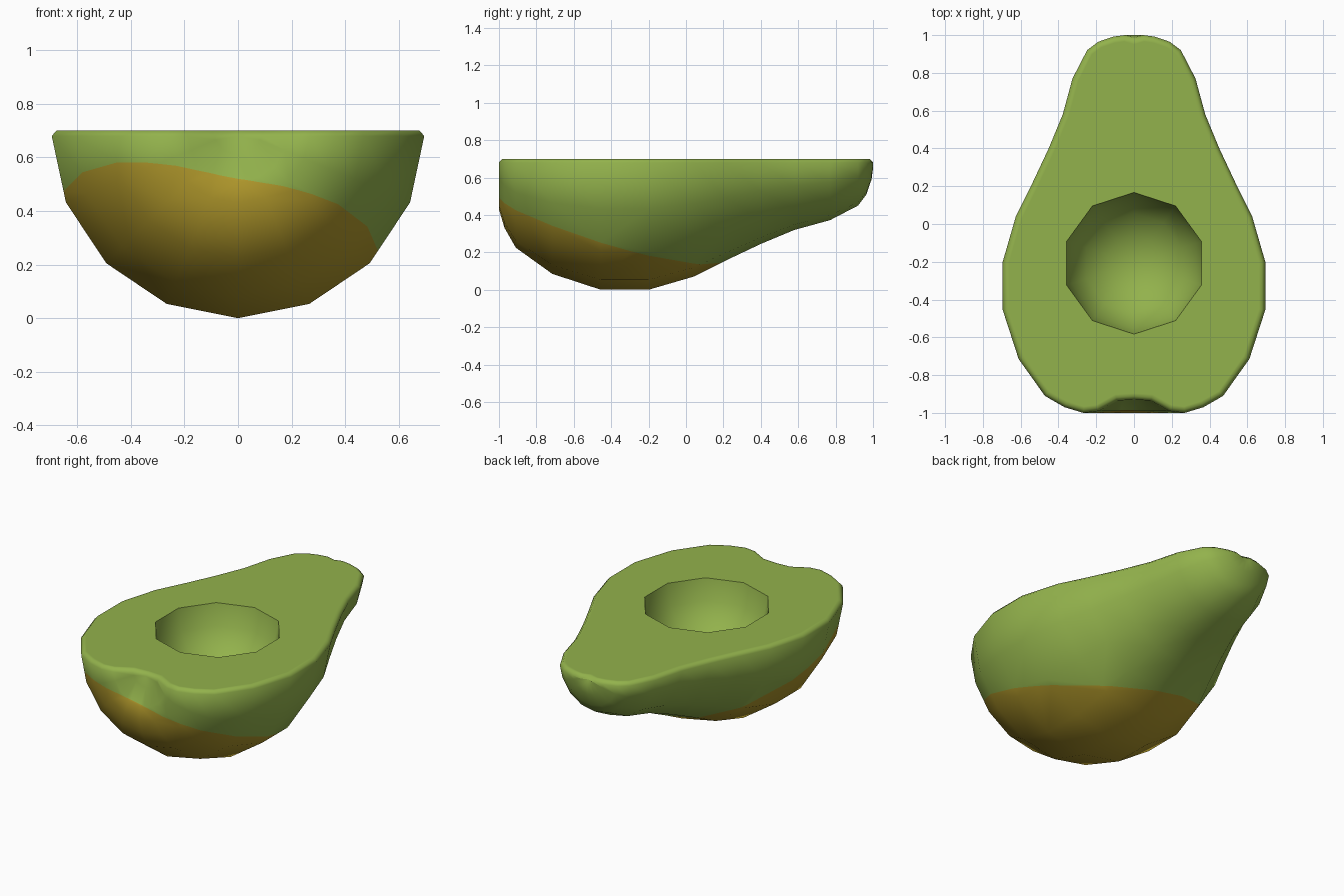
import bpy, bmesh, math
from mathutils import Vector

if "Cube" in bpy.data.objects:
    bpy.data.objects.remove(bpy.data.objects["Cube"])

ZC = 0.70      # height of the cut face
SIDES = 8      # segments around the half skin

# half outline of the fruit: (radius, y), blunt end dimple to stem dimple
PROFILE = [(0, -0.93), (0.09, -0.935), (0.19, -0.99), (0.27, -1.0), (0.37, -0.97),
           (0.475, -0.91), (0.615, -0.715), (0.70, -0.455), (0.70, -0.2),
           (0.63, 0.04), (0.545, 0.21), (0.455, 0.4), (0.38, 0.58), (0.328, 0.77),
           (0.25, 0.92), (0.19, 0.965), (0.11, 0.992), (0.05, 1.0), (0, 0.985)]


def material(name, rgb):
    m = bpy.data.materials.new(name)
    m.diffuse_color = (*rgb, 1)
    m.use_nodes = True
    m.node_tree.nodes["Principled BSDF"].inputs["Base Color"].default_value = m.diffuse_color
    return m


def offset(pts, d):
    """Move a counter-clockwise closed outline inwards."""
    out = []
    for i, p in enumerate(pts):
        a = (p - pts[i - 1]).normalized()
        b = (pts[(i + 1) % len(pts)] - p).normalized()
        t = (a + b).normalized()
        out.append(p + Vector((-t.y, t.x)) * d)
    return out


def bridge(bm, a, b, closed=True):
    n = len(a)
    for i in range(n if closed else n - 1):
        j = (i + 1) % n
        quad = []
        for v in (a[i], a[j], b[j], b[i]):
            if v not in quad:
                quad.append(v)
        if len(quad) > 2:
            bm.faces.new(quad)


bm = bmesh.new()

# skin: half revolution of the outline about the y axis
rings = []
for r, y in PROFILE:
    if r == 0:
        rings.append([bm.verts.new((0, y, ZC - 0.02))] * (SIDES + 1))
        continue
    ring = []
    for k in range(SIDES + 1):
        a = math.pi * k / SIDES
        z = ZC - r * math.sin(a)
        ring.append(bm.verts.new((0.993 * r * math.cos(a), y, min(z, ZC - 0.02))))
    rings.append(ring)
for a, b in zip(rings, rings[1:]):
    bridge(bm, a, b, closed=False)

# softened rim with a narrow supporting band on the cut face
loop = [r[0] for r in rings] + [r[-1] for r in rings[-2:0:-1]]
outline = [Vector((v.co.x, v.co.y)) for v in loop]
for d in (0.018, 0.034):
    new = [bm.verts.new((p.x, p.y, ZC)) for p in offset(outline, d)]
    bridge(bm, loop, new)
    loop = new

# ten-sided hollow left by the stone
bowl = []
for k in range(4):
    e = math.radians(22.5 * k)
    bowl.append([bm.verts.new((0.375 * math.cos(e) * math.sin(math.tau * i / 10),
                               -0.208 + 0.375 * math.cos(e) * math.cos(math.tau * i / 10),
                               ZC - 0.35 * math.sin(e))) for i in range(10)])
for a, b in zip(bowl, bowl[1:]):
    bridge(bm, a, b)
bridge(bm, bowl[-1], [bm.verts.new((0, -0.208, ZC - 0.35))] * 10)

# flat cut face between the rim and the hollow
edges = [bm.edges.get((l[i], l[(i + 1) % len(l)])) for l in (loop, bowl[0]) for i in range(len(l))]
bmesh.ops.triangle_fill(bm, edges=edges, use_beauty=True, use_dissolve=False, normal=(0, 0, 1))
bmesh.ops.recalc_face_normals(bm, faces=bm.faces)

# ripe patch: everything below a tilted plane
n = Vector((0.19, 0.32, 1))
bmesh.ops.bisect_plane(bm, geom=bm.verts[:] + bm.edges[:] + bm.faces[:], dist=1e-4,
                       plane_co=(0, 0, 0.205), plane_no=n.normalized())
for f in bm.faces:
    f.material_index = int(f.calc_center_median().dot(n) < 0.205)

me = bpy.data.meshes.new("avocado_half")
bm.to_mesh(me)
bm.free()
me.materials.append(material("avocado green", (0.29, 0.445, 0.072)))
me.materials.append(material("ripe ochre", (0.43, 0.31, 0.024)))
ob = bpy.data.objects.new("avocado_half", me)
bpy.context.collection.objects.link(ob)
bpy.context.view_layer.objects.active = ob
ob.select_set(True)
bpy.ops.object.shade_smooth_by_angle(angle=math.radians(62))
